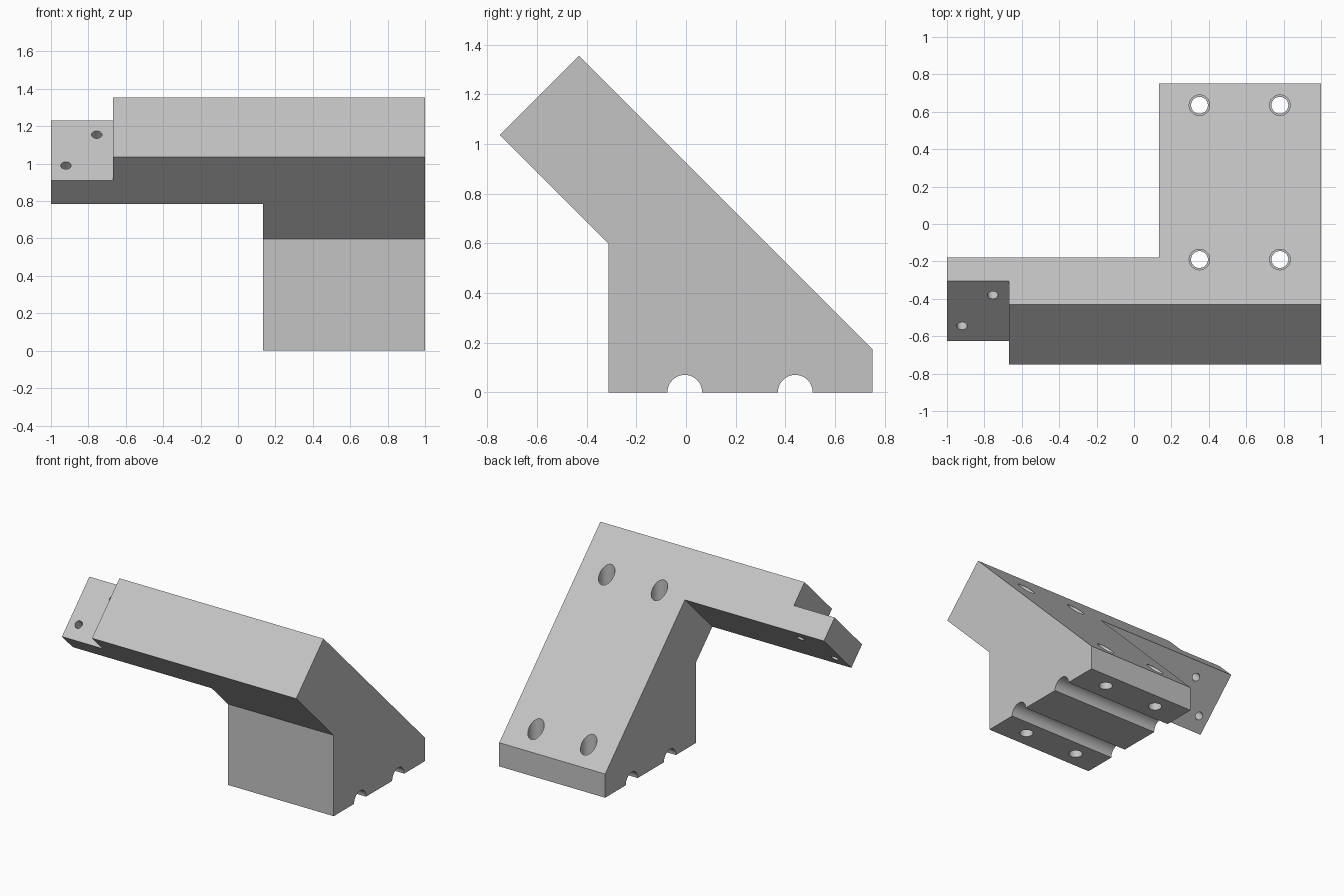
import bpy, bmesh, math
from mathutils import Vector

cube = bpy.data.objects.get("Cube")
if cube:
    bpy.data.objects.remove(cube, do_unlink=True)

grey = bpy.data.materials.new("light_grey")
grey.use_nodes = True
colour = (0.55, 0.55, 0.55, 1)
grey.diffuse_color = colour
grey.node_tree.nodes["Principled BSDF"].inputs["Base Color"].default_value = colour


def add_object(name, bm):
    bmesh.ops.recalc_face_normals(bm, faces=bm.faces)
    mesh = bpy.data.meshes.new(name)
    bm.to_mesh(mesh)
    bm.free()
    mesh.materials.append(grey)
    obj = bpy.data.objects.new(name, mesh)
    bpy.context.collection.objects.link(obj)
    return obj


def prism(name, profile, x0, x1):
    """Extrude a (y, z) profile along x."""
    bm = bmesh.new()
    face = bm.faces.new([bm.verts.new((x0, y, z)) for y, z in profile])
    ext = bmesh.ops.extrude_face_region(bm, geom=[face])
    moved = [v for v in ext["geom"] if isinstance(v, bmesh.types.BMVert)]
    bmesh.ops.translate(bm, verts=moved, vec=(x1 - x0, 0, 0))
    return add_object(name, bm)


def rod(name, start, end, radius):
    """Cylinder between two points."""
    a, b = Vector(start), Vector(end)
    bm = bmesh.new()
    bmesh.ops.create_cone(bm, cap_ends=True, segments=48, radius1=radius,
                          radius2=radius, depth=(b - a).length)
    obj = add_object(name, bm)
    turn = (b - a).to_track_quat("Z", "Y").to_matrix().to_4x4()
    obj.data.transform(turn)
    obj.location = (a + b) / 2
    return obj


# Full-width slanted body
body = prism("angled_bracket", [(-0.312, 0), (0.75, 0), (0.75, 0.175),
             (-0.43, 1.355), (-0.75, 1.035), (-0.312, 0.597)], -1, 1)

cutters = [
    # Open space beneath the side arm
    prism("arm_underside_cutter", [(0.12, 1.405), (-0.8, 0.485), (-0.8, -0.5),
          (1.5, -0.5), (1.5, 1.405)], -1.2, 0.135),
    # Step at the end of the arm
    prism("arm_step_cutter", [(-0.105, 1.43), (-0.82, 0.715), (-1.2, 0.8),
          (-1.2, 1.8), (-0.105, 1.8)], -1.2, -0.667),
]

# Round channels under the foot
for y in (-0.005, 0.44):
    cutters.append(rod("channel_cutter", (-0.1, y, 0), (1.2, y, 0), 0.07))

# Counterbored vertical bolt holes
for x in (0.35, 0.78):
    for y in (-0.19, 0.635):
        cutters.append(rod("bolt_hole_cutter", (x, y, -0.1), (x, y, 1.5), 0.045))
        cutters.append(rod("counterbore_cutter", (x, y, 0.11), (x, y, 1.5), 0.055))

# Small holes running through the arm tip
for x, y, z in ((-0.92, -0.545, 0.99), (-0.755, -0.38, 1.155)):
    cutters.append(rod("tip_hole_cutter", (x, y - 0.2, z + 0.2),
                       (x, y + 0.4, z - 0.4), 0.028))

bpy.ops.object.select_all(action="DESELECT")
bpy.context.view_layer.objects.active = body
body.select_set(True)
for cutter in cutters:
    cutter.hide_render = True
    mod = body.modifiers.new("cut", "BOOLEAN")
    mod.operation = "DIFFERENCE"
    mod.solver = "EXACT"
    mod.object = cutter
    bpy.ops.object.modifier_apply(modifier=mod.name)
    bpy.data.objects.remove(cutter, do_unlink=True)

bpy.ops.object.shade_smooth_by_angle(angle=math.radians(30))
